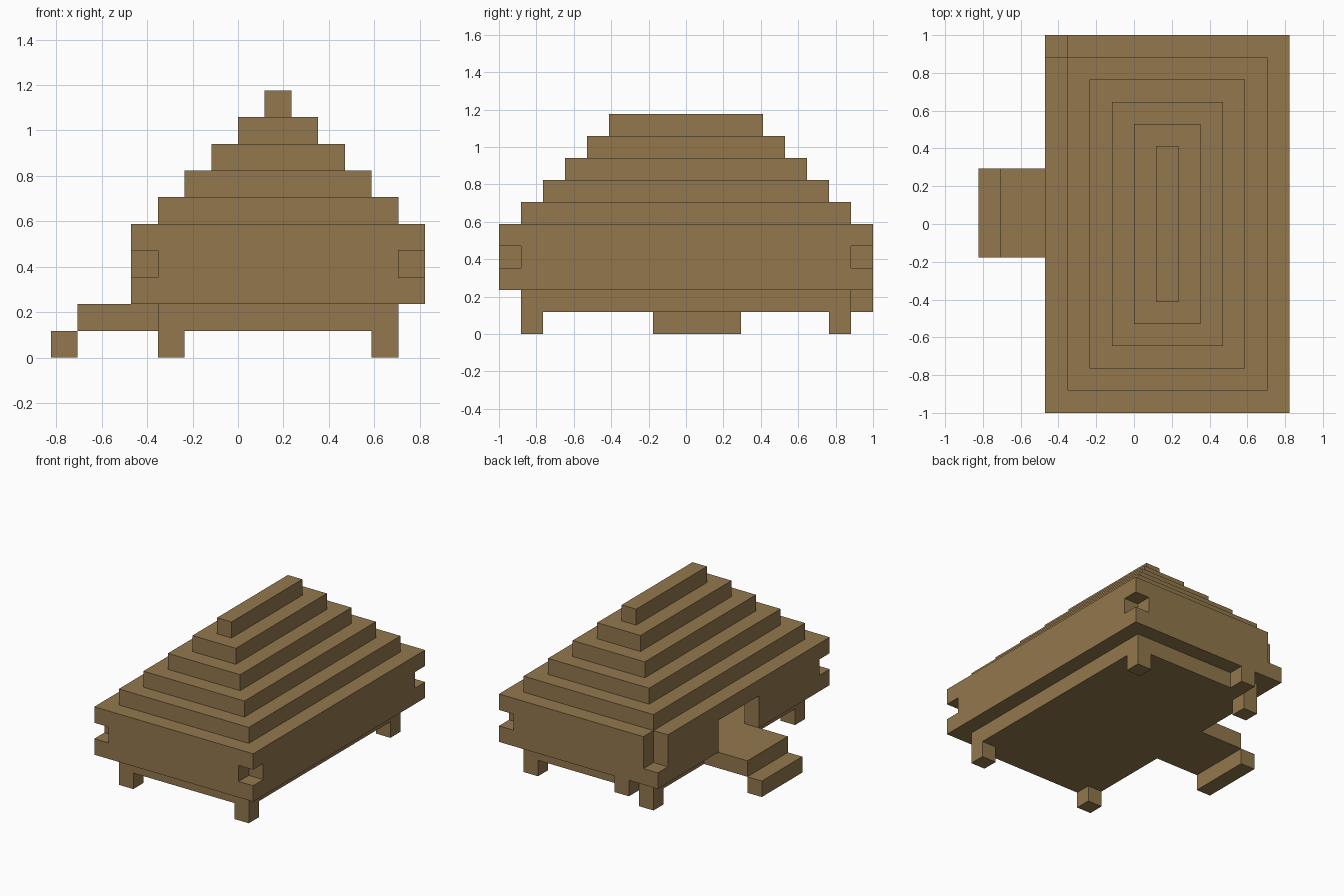
import bpy, bmesh
from itertools import product
from mathutils import Vector

cube = bpy.data.objects.get("Cube")
if cube:
    bpy.data.objects.remove(cube, do_unlink=True)

U = 2 / 17                       # block size
ORIGIN = Vector((0, -8.5, 0))    # grid offset that centres the model

wood = bpy.data.materials.new("brown_wood")
wood.use_nodes = True
colour = (0.288, 0.185, 0.074, 1)
wood.diffuse_color = colour
wood.node_tree.nodes["Principled BSDF"].inputs["Base Color"].default_value = colour


def box(x0, x1, y0, y1, z0, z1):
    """Set of grid cells filling a box."""
    return set(product(range(x0, x1), range(y0, y1), range(z0, z1)))


def build(name, cells):
    """Skin the outside of a set of cells and merge its flat faces."""
    bm = bmesh.new()
    verts = {}

    def vert(p):
        key = tuple(p)
        if key not in verts:
            verts[key] = bm.verts.new((Vector(p) + ORIGIN) * U)
        return verts[key]

    for cell in sorted(cells):
        for axis, side in product(range(3), (0, 1)):
            near = list(cell)
            near[axis] += 2 * side - 1
            if tuple(near) in cells:
                continue
            a, b = (axis + 1) % 3, (axis + 2) % 3
            corners = []
            for da, db in ((0, 0), (1, 0), (1, 1), (0, 1)):
                p = list(cell)
                p[axis] += side
                p[a] += da
                p[b] += db
                corners.append(vert(p))
            bm.faces.new(corners if side else corners[::-1])
    bmesh.ops.dissolve_limit(bm, angle_limit=0.01, verts=bm.verts[:], edges=bm.edges[:])
    mesh = bpy.data.meshes.new(name)
    bm.to_mesh(mesh)
    bm.free()
    mesh.materials.append(wood)
    obj = bpy.data.objects.new(name, mesh)
    bpy.context.collection.objects.link(obj)


# Floor slab with its small rear block, and the entrance ramp joined to it
floor = box(-3, 6, 1, 16, 1, 2) | box(-2, -1, 16, 17, 1, 2)
ramp = box(-6, -3, 7, 11, 1, 2) | box(-7, -6, 7, 11, 0, 1)

# Corner feet
feet = set()
for x, y in product((-3, 5), (1, 15)):
    feet |= box(x, x + 1, y, y + 1, 0, 1)
build("floor_ramp_and_feet", floor | ramp | feet)

# Hollow walls with notched corners, one open corner and a doorway
walls = box(-4, 7, 0, 17, 2, 5) - box(-3, 6, 1, 16, 2, 5)
for x, y in product((-4, 6), (0, 16)):
    walls -= box(x, x + 1, y, y + 1, 3, 4)
walls -= box(-4, -3, 16, 17, 3, 5)
walls -= box(-4, -3, 7, 11, 2, 4)
build("walls", walls)

# Stepped roof shell, closed by a solid ridge
roof = set()
for i in range(5):
    tier = box(-3 + i, 6 - i, 1 + i, 16 - i, 5 + i, 6 + i)
    if i < 4:
        tier -= box(-2 + i, 5 - i, 2 + i, 15 - i, 5 + i, 6 + i)
    roof |= tier
build("stepped_roof", roof)
